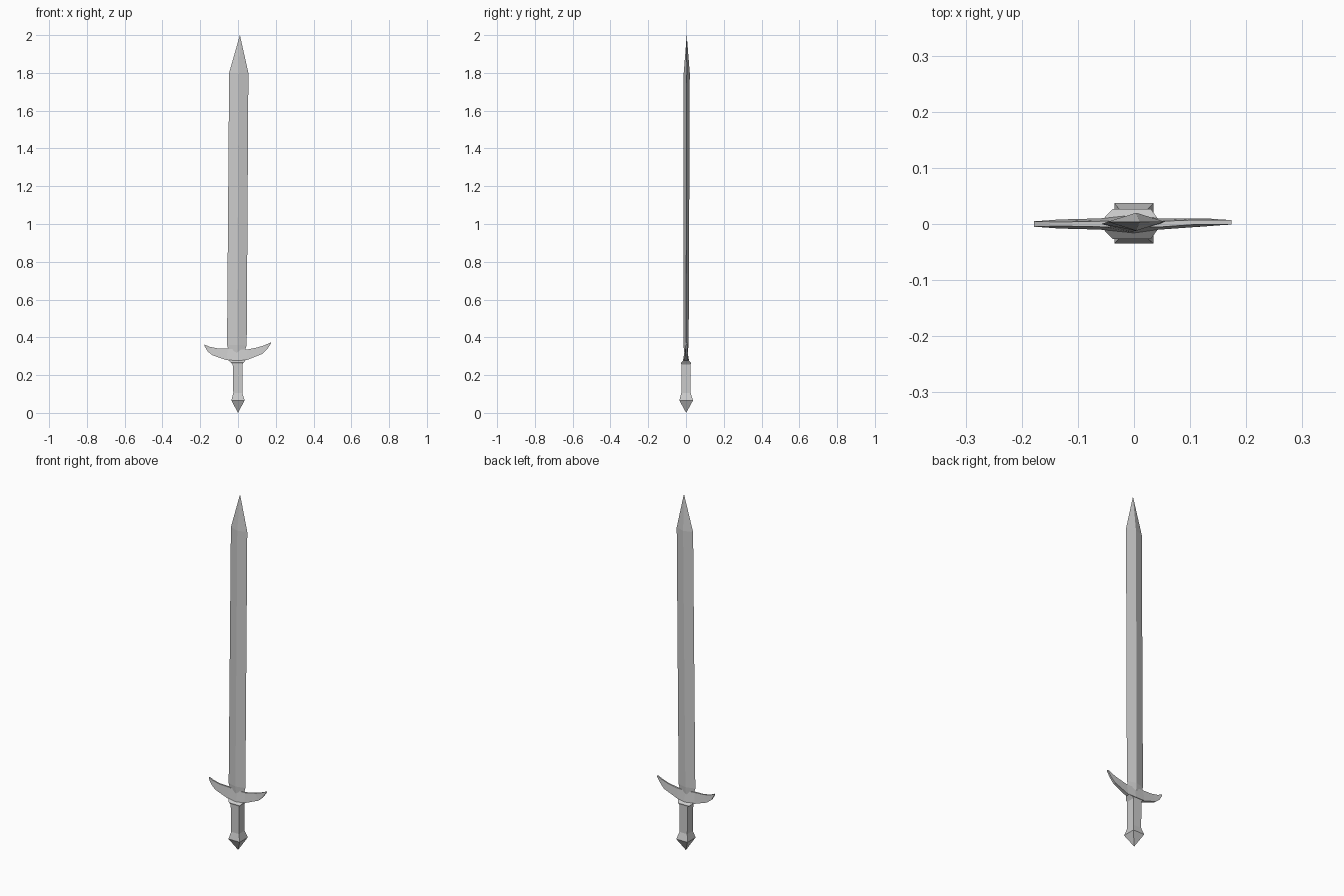
import bpy, bmesh


def loft(name, rings):
    """Flat-shaded solid through equal-length rings of points, capped at both ends."""
    bm = bmesh.new()
    rows = [[bm.verts.new(p) for p in ring] for ring in rings]
    n = len(rows[0])
    for a, b in zip(rows, rows[1:]):
        for i in range(n):
            j = (i + 1) % n
            bm.faces.new((a[i], a[j], b[j], b[i]))
    bm.faces.new(rows[0])
    bm.faces.new(rows[-1])
    bmesh.ops.remove_doubles(bm, verts=bm.verts, dist=0.0003)
    bmesh.ops.recalc_face_normals(bm, faces=bm.faces)
    mesh = bpy.data.meshes.new(name)
    bm.to_mesh(mesh)
    bm.free()
    obj = bpy.data.objects.new(name, mesh)
    bpy.context.collection.objects.link(obj)
    return obj


def rect(cx, cy, hx, hy, z):
    return [(cx - hx, cy - hy, z), (cx + hx, cy - hy, z),
            (cx + hx, cy + hy, z), (cx - hx, cy + hy, z)]


def diamond(cx, cy, hx, hy, z, skew=0.0):
    return [(cx - hx, cy, z + skew), (cx, cy - hy, z),
            (cx + hx, cy, z - skew), (cx, cy + hy, z)]


# Blade: leaning slightly, diamond section with a central ridge
loft("blade", [
    diamond(-0.006, 0.0, 0.03, 0.005, 0.285),
    diamond(-0.006, 0.0, 0.052, 0.014, 0.36),
    diamond(0.004, 0.004, 0.051, 0.016, 1.80),
    diamond(0.01, 0.004, 0.0001, 0.0001, 2.0),
])

# Crossguard: upswept arms, each section is x, low z, high z, low and high half thickness
guard = []
for xl, xh, low, high, tl, th in [
        (-0.178, -0.178, 0.355, 0.362, 0.005, 0.005),
        (-0.160, -0.150, 0.325, 0.350, 0.006, 0.004),
        (-0.135, -0.110, 0.305, 0.342, 0.008, 0.004),
        (-0.060, -0.055, 0.279, 0.340, 0.010, 0.005),
        (0.000, 0.000, 0.276, 0.336, 0.016, 0.006),
        (0.045, 0.050, 0.279, 0.336, 0.010, 0.005),
        (0.130, 0.105, 0.313, 0.347, 0.007, 0.004),
        (0.156, 0.140, 0.340, 0.358, 0.005, 0.004),
        (0.174, 0.174, 0.366, 0.373, 0.004, 0.004)]:
    y = 0.003 if xl > 0.1 else 0.0
    guard.append([(xl, y - tl, low), (xl, y + tl, low),
                  (xh, y + th, high), (xh, y - th, high)])
loft("crossguard", guard)

# Collar: flares out from the grip and narrows to the guard
loft("collar", [
    rect(-0.001, 0.0, 0.024, 0.024, 0.256),
    rect(-0.004, 0.0, 0.034, 0.027, 0.266),
    rect(-0.006, 0.0, 0.048, 0.010, 0.281),
])

# Square grip flaring into a pointed pommel
loft("grip_and_pommel", [
    rect(0.0, 0.001, 0.0001, 0.0001, 0.0),
    rect(0.0, 0.001, 0.035, 0.036, 0.066),
    rect(-0.001, 0.0, 0.024, 0.025, 0.105),
    rect(-0.002, 0.0, 0.026, 0.025, 0.262),
])
